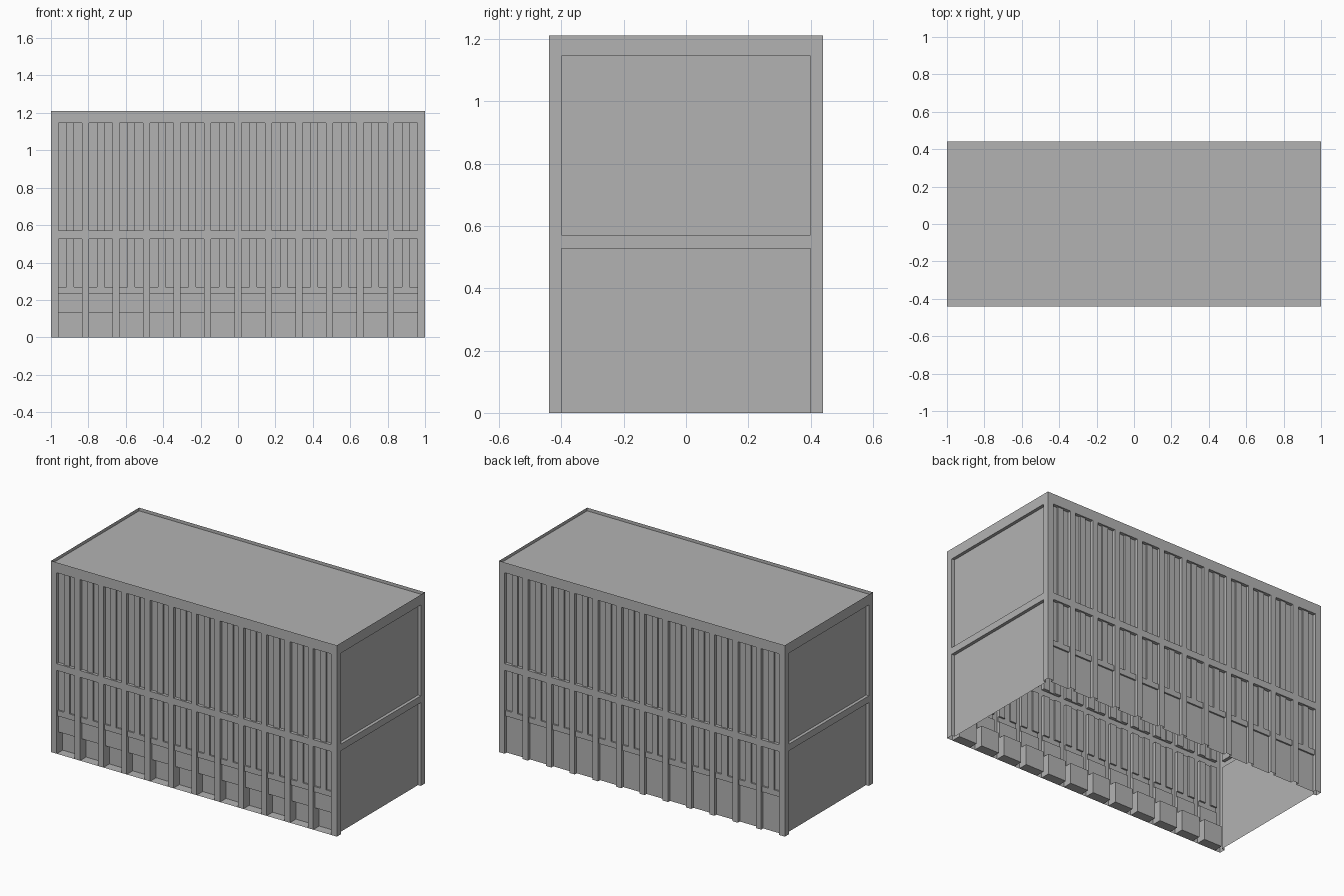
import bpy, bmesh
from mathutils import Vector

if "Cube" in bpy.data.objects:
    bpy.data.objects.remove(bpy.data.objects["Cube"], do_unlink=True)

W, D, H = 1.0, 0.44, 1.21            # half width, half depth, height
PANEL, POST, DOOR = 0.02, 0.01, 0.06  # recess depths
BAYS, PITCH, BAY = 12, 0.1632, 0.126
POST_W = 0.04
Z_DOOR, Z_LOW, Z_MID, Z_BAND, Z_UP, Z_TOP = 0.13, 0.235, 0.27, 0.527, 0.57, 1.145

grey = bpy.data.materials.new("plain_grey")
grey.use_nodes = True
colour = (0.45, 0.45, 0.45, 1)
grey.diffuse_color = colour
grey.node_tree.nodes["Principled BSDF"].inputs["Base Color"].default_value = colour


def add_quad(bm, points, facing):
    face = bm.faces.new([bm.verts.new(p) for p in points])
    face.normal_update()
    if face.normal.dot(facing) < 0:
        face.normal_flip()


def finish(bm, name):
    bmesh.ops.remove_doubles(bm, verts=bm.verts, dist=0.0001)
    bmesh.ops.dissolve_limit(bm, angle_limit=0.01, verts=bm.verts, edges=bm.edges)
    mesh = bpy.data.meshes.new(name)
    bm.to_mesh(mesh)
    bm.free()
    mesh.materials.append(grey)
    obj = bpy.data.objects.new(name, mesh)
    bpy.context.collection.objects.link(obj)


def relief_wall(name, us, vs, depth, origin, along, out):
    """Thin wall whose grid cells are pushed in, with reveals between them."""
    bm = bmesh.new()
    origin, along, out, up = Vector(origin), Vector(along), Vector(out), Vector((0, 0, 1))
    at = lambda u, v, d: origin + along * u + up * v - out * d
    cells = [[depth((a + b) / 2, (c + e) / 2) for c, e in zip(vs, vs[1:])]
             for a, b in zip(us, us[1:])]
    for i, column in enumerate(cells):
        a, b = us[i], us[i + 1]
        for j, d in enumerate(column):
            c, e = vs[j], vs[j + 1]
            add_quad(bm, [at(a, c, d), at(b, c, d), at(b, e, d), at(a, e, d)], out)
            # reveals towards the next column and the next row
            if i + 1 < len(cells) and cells[i + 1][j] != d:
                n = cells[i + 1][j]
                add_quad(bm, [at(b, c, d), at(b, c, n), at(b, e, n), at(b, e, d)],
                         along if n > d else -along)
            if j + 1 < len(column) and column[j + 1] != d:
                n = column[j + 1]
                add_quad(bm, [at(a, e, d), at(a, e, n), at(b, e, n), at(b, e, d)],
                         up if n > d else -up)
            # entrance floor
            if j == 0 and d == DOOR:
                add_quad(bm, [at(a, c, 0), at(b, c, 0), at(b, c, d), at(a, c, d)], up)
    finish(bm, name)


# Long facades: twelve bays, each split by a shallow post above the ground floor
centres = [(i - (BAYS - 1) / 2) * PITCH for i in range(BAYS)]
long_us = [-W] + [c + o for c in centres
                  for o in (-BAY / 2, -POST_W / 2, POST_W / 2, BAY / 2)] + [W]
long_vs = [0, Z_DOOR, Z_LOW, Z_MID, Z_BAND, Z_UP, Z_TOP, H]


def bay_depth(u, v):
    offset = min(abs(u - c) for c in centres)
    if offset > BAY / 2 or v > Z_TOP or Z_BAND < v < Z_UP:
        return 0
    if Z_LOW < v < Z_MID:
        return POST
    if v > Z_MID and offset < POST_W / 2:
        return POST
    return PANEL


def front_depth(u, v):
    d = bay_depth(u, v)
    return DOOR if d and v < Z_DOOR else d


relief_wall("front_facade", long_us, long_vs, front_depth, (0, -D, 0), (1, 0, 0), (0, -1, 0))
relief_wall("back_facade", long_us, long_vs, bay_depth, (0, D, 0), (-1, 0, 0), (0, 1, 0))


# End walls: two large recessed panels
def end_depth(u, v):
    return PANEL if abs(u) < 0.4 and (v < Z_BAND or Z_UP < v < Z_TOP) else 0


for name, s in (("left_end_wall", 1), ("right_end_wall", -1)):
    relief_wall(name, [-D, -0.4, 0.4, D], [0, Z_BAND, Z_UP, Z_TOP, H], end_depth,
                (s * W, 0, 0), (0, s, 0), (s, 0, 0))

# Sunken roof with a thin parapet rim
bm = bmesh.new()
add_quad(bm, [(-W, -D, H), (W, -D, H), (W, D, H), (-W, D, H)], Vector((0, 0, 1)))
bmesh.ops.inset_region(bm, faces=bm.faces[:], thickness=0.012)
bm.faces.ensure_lookup_table()
inner = min(bm.faces, key=lambda f: f.calc_center_median().length_squared
            - 1e-3 * (f.calc_area() > 1))
moved = bmesh.ops.extrude_face_region(bm, geom=[inner])["geom"]
bmesh.ops.delete(bm, geom=[inner], context="FACES_ONLY")
bmesh.ops.translate(bm, vec=(0, 0, -0.02),
                    verts=[g for g in moved if isinstance(g, bmesh.types.BMVert)])
finish(bm, "roof")
